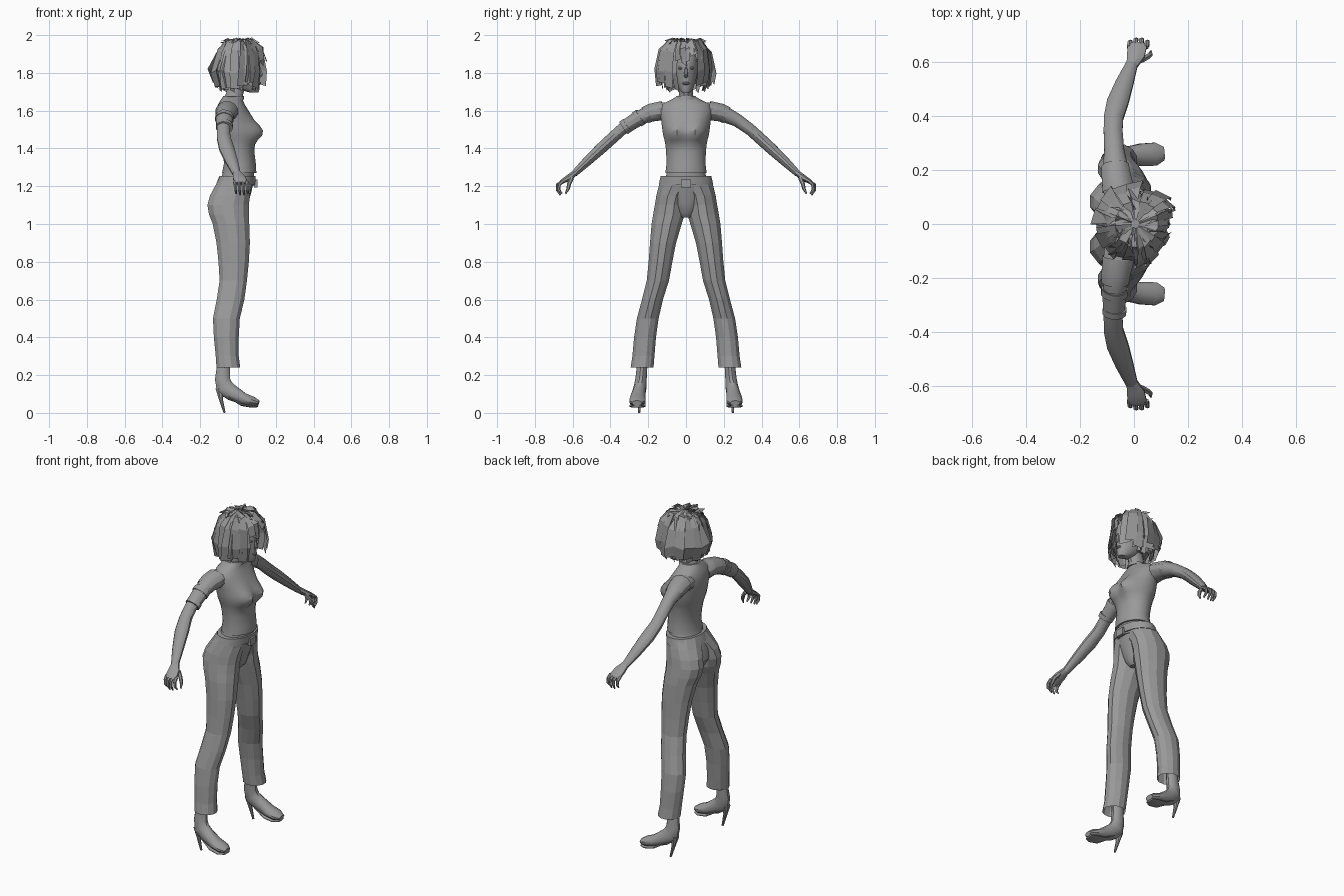
import bpy, bmesh, math, random
from mathutils import Vector

random.seed(4)
X, Y = Vector((1, 0, 0)), Vector((0, 1, 0))
GREY = bpy.data.materials.new("dark_grey")
GREY.diffuse_color = (.32, .32, .32, 1)


def finish(name, bm, smooth=True):
    bmesh.ops.recalc_face_normals(bm, faces=bm.faces)
    for e in bm.edges:
        e.smooth = e.calc_face_angle(0) < math.radians(32)
    for f in bm.faces:
        f.smooth = smooth
    me = bpy.data.meshes.new(name)
    bm.to_mesh(me)
    bm.free()
    me.materials.append(GREY)
    ob = bpy.data.objects.new(name, me)
    bpy.context.collection.objects.link(ob)
    return ob


def loft(name, rings, n=12, ref=X, flat=False, caps=True, side=1, warp=None, smooth=True):
    """Skin elliptical rings (x, y, z, radius along ref, radius across)."""
    bm = bmesh.new()
    pts = [Vector((r[0], r[1] * side, r[2])) for r in rings]
    loops = []
    for i, r in enumerate(rings):
        if flat:
            u, v = X, Y
        else:
            t = (pts[min(i + 1, len(pts) - 1)] - pts[max(i - 1, 0)]).normalized()
            u = (ref - t * ref.dot(t)).normalized()
            v = t.cross(u)
        loops.append([bm.verts.new(pts[i] + u * r[3] * math.cos(a) + v * r[4] * math.sin(a))
                      for a in (2 * math.pi * (k + .5) / n for k in range(n))])
    for p, q in zip(loops, loops[1:]):
        for k in range(n):
            bm.faces.new((p[k], p[(k + 1) % n], q[(k + 1) % n], q[k]))
    if caps:
        bm.faces.new(loops[0])
        bm.faces.new(loops[-1])
    if warp:
        for v in bm.verts:
            warp(v.co)
    return finish(name, bm, smooth)


def body(name, rows, **kw):
    """Horizontal sections on the centre line: (z, back x, front x, half width)."""
    return loft(name, [((b + f) / 2, 0, z, (f - b) / 2, w) for z, b, f, w in rows],
                flat=True, **kw)


def ball(name, loc, scale, seg=8):
    bm = bmesh.new()
    bmesh.ops.create_uvsphere(bm, u_segments=seg, v_segments=6, radius=1)
    bmesh.ops.scale(bm, vec=scale, verts=bm.verts)
    bmesh.ops.translate(bm, vec=loc, verts=bm.verts)
    return finish(name, bm)


def box(name, loc, size):
    bm = bmesh.new()
    bmesh.ops.create_cube(bm, size=1)
    bmesh.ops.scale(bm, vec=size, verts=bm.verts)
    bmesh.ops.translate(bm, vec=loc, verts=bm.verts)
    return finish(name, bm)


def bust(co):
    """Push the front of the shirt out in two soft bumps."""
    if co.x > -.02:
        dz = co.z - 1.487
        for s in (1, -1):
            d = ((co.y - s * .06) / .052) ** 2 + (dz / (.062 if dz > 0 else .05)) ** 2
            co.x += .062 * math.exp(-d)


# Torso, neck and waist
body("shirt", [(1.27, -.085, .098, .11), (1.32, -.075, .095, .104), (1.38, -.08, .087, .106),
               (1.42, -.088, .084, .11), (1.445, -.095, .084, .115), (1.47, -.103, .083, .122),
               (1.495, -.108, .081, .126), (1.52, -.112, .078, .129), (1.55, -.115, .072, .132),
               (1.6, -.115, .055, .142), (1.635, -.105, .035, .128), (1.66, -.09, .025, .075),
               (1.675, -.08, .025, .05)], n=24, warp=bust)
body("midriff", [(1.2, -.1, .085, .12), (1.29, -.078, .088, .1)], n=16)
body("neck", [(1.65, -.085, .02, .045), (1.69, -.065, .03, .038), (1.76, -.05, .05, .038)])
body("collar", [(1.66, -.085, .034, .058), (1.678, -.08, .032, .05)], n=14)
body("belt", [(1.21, -.118, .092, .147), (1.255, -.1, .096, .136)], n=16)
box("buckle", (.094, 0, 1.215), (.018, .052, .042))
body("trouser_seat", [(1.035, -.05, .02, .03), (1.06, -.11, .044, .06), (1.11, -.14, .056, .1),
                      (1.17, -.13, .073, .13), (1.25, -.098, .09, .13)], n=16)

# Head and face
body("head", [(1.695, .065, .108, .02), (1.715, .0, .115, .038), (1.76, -.06, .117, .054),
              (1.81, -.08, .119, .064), (1.86, -.09, .117, .068), (1.91, -.085, .1, .066),
              (1.95, -.06, .075, .05), (1.97, -.02, .03, .02)], n=16)
loft("nose", [(.112, 0, 1.835, .005, .006), (.122, 0, 1.79, .012, .011), (.113, 0, 1.778, .009, .009)], n=6)
ball("lips", (.11, 0, 1.745), (.013, .02, .009))

for s in (1, -1):
    ball("eye", (.103, s * .028, 1.825), (.01, .014, .008))

    # Trouser leg up to the waist, rows of (z, back x, front x, inner y, outer y)
    rows = [(1.25, -.099, .088, -.09, .133), (1.2, -.125, .076, -.05, .148), (1.15, -.152, .067, -.012, .16),
            (1.1, -.166, .061, .0, .168), (1.05, -.157, .061, .004, .177), (1.0, -.137, .063, .02, .185),
            (.9, -.117, .066, .05, .193), (.8, -.106, .06, .07, .2), (.7, -.1, .05, .088, .21),
            (.6, -.115, .036, .12, .235), (.5, -.135, .012, .143, .262), (.4, -.13, .006, .157, .277),
            (.3, -.12, .006, .165, .286), (.24, -.116, .014, .17, .295)]
    loft("trouser_leg", [((b + f) / 2, (i + o) / 2, z, (f - b) / 2, (o - i) / 2)
                         for z, b, f, i, o in rows], flat=True, caps=False, side=s, smooth=False)

    # High-heeled shoe
    loft("shoe", [(-.075, .228, .33, .03, .034), (-.078, .233, .24, .029, .036), (-.082, .238, .18, .031, .041),
                  (-.072, .243, .135, .034, .049), (-.03, .25, .105, .036, .043), (.03, .255, .074, .043, .032),
                  (.08, .258, .06, .044, .026), (.11, .26, .052, .026, .014)], ref=Y, side=s)
    loft("sole", [(-.05, .25, .085, .03, .006), (.02, .255, .043, .043, .007), (.075, .258, .034, .044, .007),
                  (.105, .26, .036, .028, .006)], ref=Y, side=s)
    loft("heel", [(-.095, .244, .13, .026, .026), (-.09, .246, .07, .011, .011),
                  (-.071, .248, 0, .006, .006)], n=8, side=s)

    # Arm
    loft("arm", [(-.05, .08, 1.59, .06, .05), (-.058, .14, 1.597, .058, .051), (-.068, .2, 1.583, .05, .045),
                 (-.073, .27, 1.55, .038, .036), (-.077, .34, 1.5, .036, .032), (-.076, .39, 1.455, .037, .032),
                 (-.06, .45, 1.4, .041, .031), (-.035, .52, 1.335, .034, .026), (-.008, .59, 1.268, .023, .018)],
         n=12, side=s)
    loft("sleeve", [(-.058, .125, 1.6, .06, .052), (-.067, .185, 1.59, .055, .049),
                    (-.07, .215, 1.576, .052, .047)], caps=False, side=s)

    # Hand with curled fingers and thumb
    loft("palm", [(-.008, .585, 1.273, .022, .017), (.006, .62, 1.245, .035, .018),
                  (.012, .655, 1.225, .038, .013), (.012, .665, 1.215, .034, .01)], n=8, side=s)
    for k, drop in enumerate((.008, 0, 0, .008)):
        x = -.018 + .021 * k
        loft("finger", [(x, .652, 1.226, .01, .01), (x + .003, .68 - drop, 1.208, .009, .009),
                        (x + .006, .681 - drop, 1.18, .008, .008),
                        (x + .008, .664 - drop, 1.152 + drop, .004, .004)], n=6, side=s)
    loft("thumb", [(.025, .605, 1.245, .013, .012), (.05, .618, 1.215, .011, .011), (.06, .625, 1.185, .009, .009),
                   (.063, .638, 1.16, .004, .004)], n=6, side=s)

# Bands round one upper arm
loft("arm_wrap", [(-.071, .235, 1.57, .047, .043), (-.075, .325, 1.512, .041, .038)], caps=False, side=-1)
for y, z, r in ((.24, 1.567, .05), (.31, 1.523, .045)):
    loft("arm_band", [(-.071, y, z, r, r - .004), (-.073, y + .02, z - .014, r, r - .004)], side=-1)

# Hair: a close cap under layers of flat, ragged locks
body("hair_cap", [(1.74, -.08, .03, .07), (1.8, -.11, .05, .092), (1.87, -.108, .07, .1),
                  (1.93, -.085, .085, .085), (1.96, -.05, .06, .05), (1.97, -.015, .02, .015)], n=14)


def lock(angle, width, profile, twist=0.0):
    """A flat strip falling from the crown; profile holds (radius, z)."""
    bm = bmesh.new()
    rows = []
    for i, (r, z) in enumerate(profile):
        row = []
        for k in (-1, 1):
            a = angle + k * width + twist * i * .3
            rr = r * (1 + k * twist * .4)
            row.append(bm.verts.new((.005 + rr * math.cos(a), rr * math.sin(a),
                                     z + random.uniform(-.014, .014))))
        rows.append(row)
    for p, q in zip(rows, rows[1:]):
        bm.faces.new((p[0], p[1], q[1], q[0]))
    return finish("hair_lock", bm, False)


for i in range(26):
    a = -math.pi + 2 * math.pi * i / 26
    j, tw = random.uniform(-.012, .014), random.uniform(-.22, .22)
    back = max(0, -math.cos(a))
    if abs(a) > .5:
        lock(a, .2, [(.015, 1.972), (.088 - .012 * back, 1.968), (.128 - .015 * back + j / 2, 1.915),
                     (.143 + j + .01 * back, 1.81), (.135 + j - .01 * back, 1.73 + j)], tw)
        lock(a + .12, .16, [(.07, 1.96), (.105, 1.89), (.122, 1.8), (.1 + j, 1.712 + j)], -tw)
    else:
        lock(a, .13, [(.015, 1.972), (.085, 1.968), (.122, 1.925), (.13 + j, 1.865 + 2 * j)], tw)

# Stray spikes at the brow and crown
lock(.35, .03, [(.09, 1.96), (.13, 1.92), (.157, 1.865)])
for k in range(9):
    lock(k * .7, .16, [(.02, 1.965), (.06, 1.975), (.095, 1.962)], .5)
